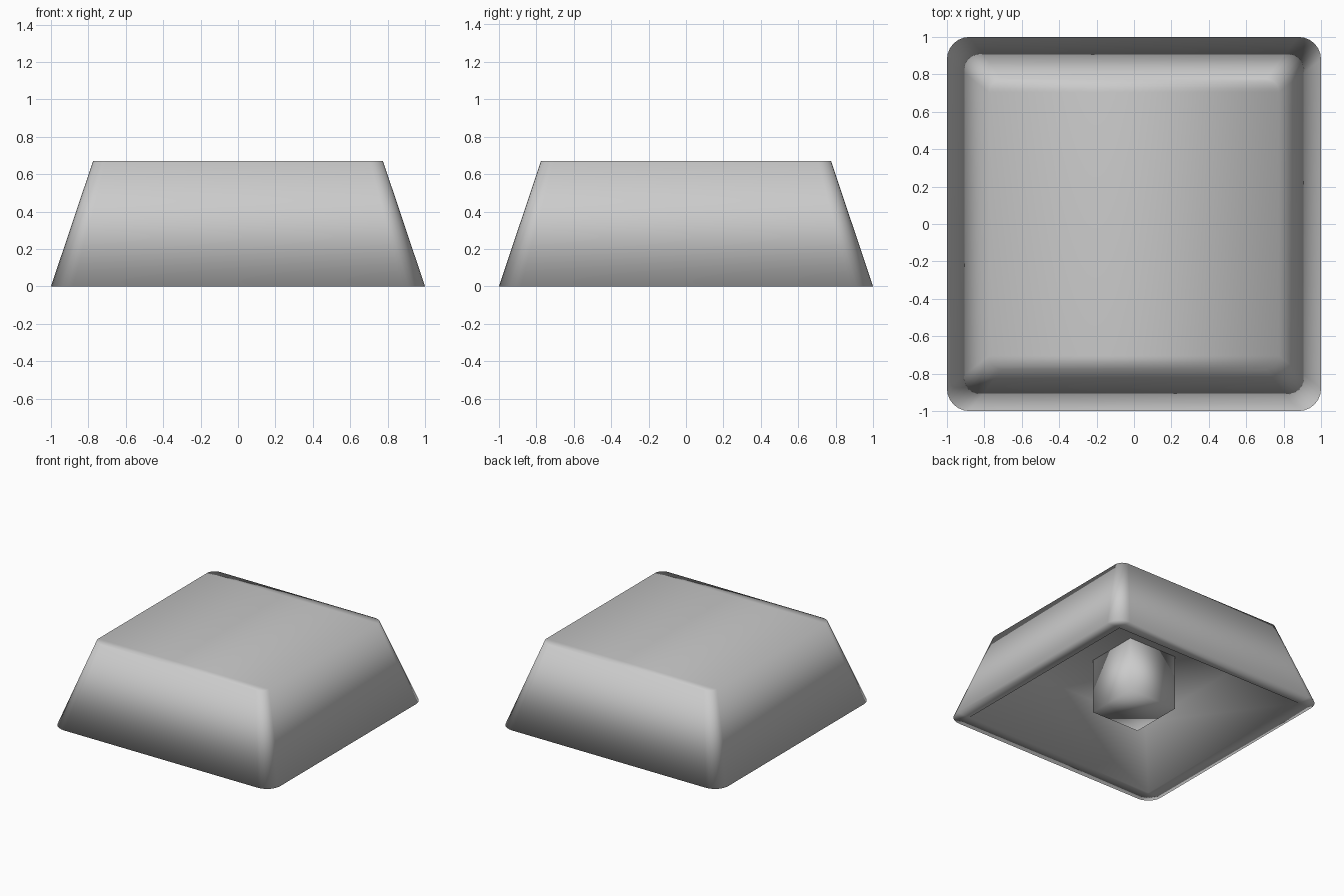
import bpy, bmesh, math

if "Cube" in bpy.data.objects:
    bpy.data.objects.remove(bpy.data.objects["Cube"])

SEG = 6  # segments per rounded corner
SIGNS = ((1, 1), (-1, 1), (-1, -1), (1, -1))


def rounded_loop(bm, half, radius, z):
    """Ring of vertices around a rounded square."""
    c = half - radius
    return [bm.verts.new((sx * c + radius * math.cos(math.pi / 2 * (k + i / SEG)),
                          sy * c + radius * math.sin(math.pi / 2 * (k + i / SEG)), z))
            for k, (sx, sy) in enumerate(SIGNS) for i in range(SEG + 1)]


def square_loop(bm, half, z):
    return [bm.verts.new((sx * half, sy * half, z)) for sx, sy in SIGNS]


def bridge(bm, a, b):
    n = len(a)
    for i in range(n):
        j = (i + 1) % n
        bm.faces.new((a[i], a[j], b[j], b[i]))


def finish(bm, name):
    bmesh.ops.recalc_face_normals(bm, faces=bm.faces)
    for f in bm.faces:
        f.smooth = True
    mesh = bpy.data.meshes.new(name)
    bm.to_mesh(mesh)
    bm.free()
    obj = bpy.data.objects.new(name, mesh)
    bpy.context.collection.objects.link(obj)
    return obj


bm = bmesh.new()
top = rounded_loop(bm, 0.775, 0.07, 0.67)
base = rounded_loop(bm, 1.0, 0.12, 0.0)
mouth = square_loop(bm, 0.88, 0.0)
ceiling = square_loop(bm, 0.68, 0.45)

# Tapered outer wall
bridge(bm, top, base)

# Flat top, filled in strips from right to left
n = SEG + 1
right = top[3 * n:] + top[:n]
left = top[n:3 * n][::-1]
for i in range(len(right) - 1):
    quad = (right[i], right[i + 1], left[i + 1], left[i])
    bm.faces.new(quad)

# Bottom rim: rounded outside, square inside
for k in range(4):
    for i in range(SEG):
        bm.faces.new((base[k * n + i], base[k * n + i + 1], mouth[k]))
    bm.faces.new((base[k * n + SEG], base[(k + 1) * n % (4 * n)],
                  mouth[(k + 1) % 4], mouth[k]))

# Square cavity
bridge(bm, mouth, ceiling)
bm.faces.new(ceiling)
finish(bm, "key_cap_shell")

# Square post hanging from the ceiling
bm = bmesh.new()
bmesh.ops.create_cube(bm, size=1)
for v in bm.verts:
    v.co.x *= 0.44
    v.co.y *= 0.44
    v.co.z = 0.0 if v.co.z < 0 else 0.45
finish(bm, "mounting_post")
